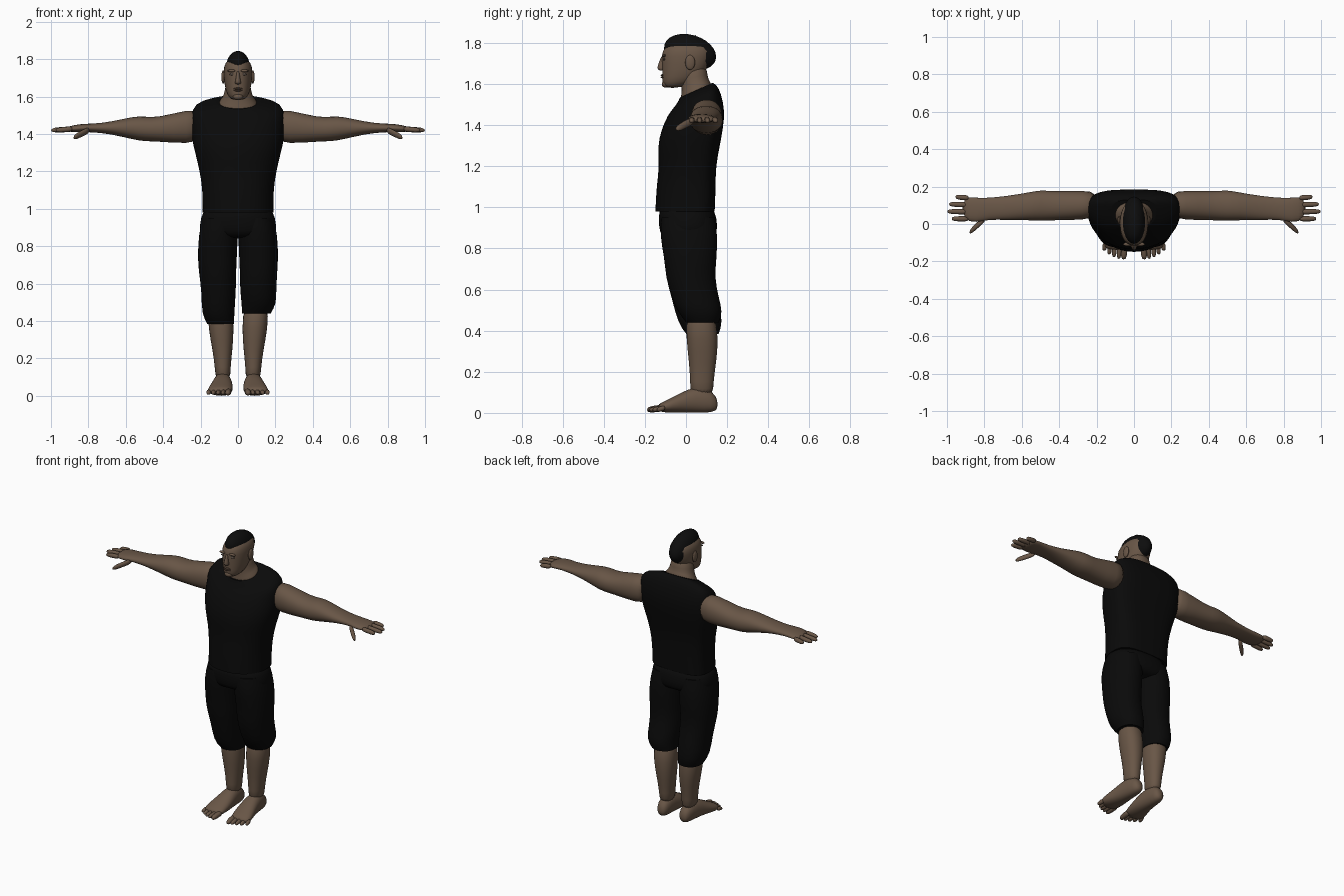
import bpy, bmesh, math
from mathutils import Matrix, Vector

cube = bpy.data.objects.get("Cube")
if cube:
    bpy.data.objects.remove(cube, do_unlink=True)


def material(name, red, green, blue):
    mat = bpy.data.materials.new(name)
    mat.use_nodes = True
    mat.diffuse_color = (red, green, blue, 1)
    shader = mat.node_tree.nodes["Principled BSDF"]
    shader.inputs["Base Color"].default_value = mat.diffuse_color
    shader.inputs["Roughness"].default_value = .9
    return mat


SKIN = material("brown skin", .14, .093, .062)
LIPS = material("dark lips", .095, .06, .04)
EYES = material("dull eyes", .13, .1, .08)
CLOTH = material("black cloth", .003, .003, .003)
HAIR = material("black hair", .004, .004, .004)

# Turns (along, across, over) into x, y, z for each loft axis
AXES = {"x": lambda along, across, over: (along, across, over),
        "y": lambda along, across, over: (across, along, over),
        "z": lambda along, across, over: (across, over, along)}


def finish(bm, name, mat, mirror=False, subdivide=True):
    bmesh.ops.recalc_face_normals(bm, faces=bm.faces)
    for face in bm.faces:
        face.smooth = True
    mesh = bpy.data.meshes.new(name)
    bm.to_mesh(mesh)
    bm.free()
    mesh.materials.append(mat)
    obj = bpy.data.objects.new(name, mesh)
    bpy.context.collection.objects.link(obj)
    if mirror:
        obj.modifiers.new("Mirror", "MIRROR")
    if subdivide:
        smoothing = obj.modifiers.new("Smoothing", "SUBSURF")
        smoothing.levels = smoothing.render_levels = 1


def bounded_ring(axis, along, low, high, bottom, top, sides, square, middle, slope):
    """Points of a rounded section; square sets how boxy its upper half is."""
    centre = bottom + (top - bottom) * middle
    for i in range(sides):
        angle = math.tau * i / sides
        c, s = math.cos(angle), math.sin(angle)
        power = 2 / (square if s > 0 else 2.2)
        reach = top - centre if s > 0 else centre - bottom
        across = (low + high) / 2 + (high - low) / 2 * math.copysign(abs(c) ** power, c)
        over = centre + reach * math.copysign(abs(s) ** power, s)
        yield AXES[axis](along + slope * (over - .05), across, over)


def loft(name, axis, rings, mat, mirror=False, sides=20, square=2.2, middle=.5,
         slope=lambda along: 0, crisp=False):
    """Skin over rings given as position, low, high, bottom, top."""
    bm = bmesh.new()
    loops = [[bm.verts.new(p) for p in bounded_ring(axis, *ring, sides, square, middle,
                                                    slope(ring[0]))] for ring in rings]
    for lower, upper in zip(loops, loops[1:]):
        for i in range(sides):
            bm.faces.new((lower[i - 1], lower[i], upper[i], upper[i - 1]))
    crease = bm.edges.layers.float.new("crease_edge")
    for end in (loops[0], loops[-1]):
        cap = bm.faces.new(end)
        for edge in cap.edges:
            edge[crease] = float(crisp)
            edge.smooth = not crisp
    finish(bm, name, mat, mirror)


def both_sides(rings):
    return [(along, -half, half, bottom, top) for along, half, bottom, top in rings]


def digit(name, axis, start, end, radius):
    """Round-ended finger or toe between two points."""
    rings = []
    for step, scale in ((0, 1), (.5, .95), (.85, .9), (1, .4)):
        x, y, z = Vector(start).lerp(Vector(end), step)
        along, across = (x, y) if axis == "x" else (y, x)
        r = radius * scale
        rings.append((along, across - r, across + r, z - r, z + r))
    loft(name, axis, rings, SKIN, mirror=True, sides=8)


def blob(name, centre, size, mat, mirror=False, pitch=0):
    bm = bmesh.new()
    bmesh.ops.create_uvsphere(bm, u_segments=24, v_segments=14, radius=1)
    place = Matrix.Translation(centre) @ Matrix.Rotation(pitch, 4, "X")
    bm.transform(place @ Matrix.Diagonal((*size, 1)))
    finish(bm, name, mat, mirror, subdivide=False)


def neckline(height):
    """Tilt that drops the collar at the front and fades out above and below."""
    return max(0, min(.45, 4 * (height - 1.44), 5 * (1.66 - height)))


# Sleeveless shirt with a flat back and a scooped collar
loft("shirt", "z", both_sides([
    (.98, .19, -.15, .14), (1.1, .19, -.145, .145), (1.2, .205, -.13, .145),
    (1.3, .23, -.14, .165), (1.38, .25, -.12, .18), (1.46, .25, -.09, .19),
    (1.52, .25, -.06, .17), (1.55, .21, -.04, .15), (1.57, .12, -.03, .13)]),
    CLOTH, sides=28, square=3.2, middle=.6, slope=neckline, crisp=True)

# Shorts: a seat and two uneven legs
loft("shorts_seat", "z", both_sides([
    (.84, .18, -.11, .13), (.88, .21, -.13, .155), (.95, .2, -.135, .15),
    (1.02, .18, -.13, .13)]), CLOTH, sides=28, square=2.5)
for name, side, hem, outer in (("left", 1, .44, .175), ("right", -1, .385, .165)):
    rings = [(hem, .02, outer, 0, .16), (hem + .05, .02, outer + .03, -.04, .18),
             (.56, .01, outer + .03, -.07, .16), (.66, .01, .21, -.1, .14),
             (.75, .005, .217, -.105, .15), (.87, 0, .21, -.13, .155), (.95, 0, .19, -.12, .14)]
    rings = [(z, *sorted((side * a, side * b)), front, back) for z, a, b, front, back in rings]
    loft(f"{name}_shorts_leg", "z", rings, CLOTH, sides=24, crisp=True)

# Lower legs and bare feet
loft("lower_legs", "z", [
    (.08, .04, .12, .02, .135), (.15, .04, .124, .02, .133), (.24, .03, .135, .015, .147),
    (.36, .02, .16, 0, .16), (.5, .03, .165, 0, .14)], SKIN, mirror=True)
loft("feet", "y", [
    (.155, .06, .1, .02, .06), (.13, .04, .12, 0, .11), (.05, .035, .13, 0, .135),
    (-.03, .025, .145, 0, .095), (-.1, .03, .167, 0, .06), (-.14, .04, .15, .01, .04)],
    SKIN, mirror=True)
for i in range(5):
    x = .05 + i * .026
    digit(f"toe_{i + 1}", "y", (x, -.1, .025), (x + .005, -.19 + .003 * i * i, .015),
          .014 if i else .019)

# Arms, hands and fingers
loft("arms", "x", [
    (.2, .04, .17, 1.37, 1.52), (.26, .02, .18, 1.345, 1.535), (.43, .02, .175, 1.36, 1.487),
    (.5, .015, .183, 1.36, 1.495), (.56, .02, .17, 1.37, 1.495), (.68, .02, .15, 1.4, 1.465),
    (.78, .025, .14, 1.41, 1.455), (.84, .005, .14, 1.41, 1.455), (.92, .02, .15, 1.41, 1.44)],
    SKIN, mirror=True)
for i, reach in enumerate((.975, 1, .99, .955)):
    y = .028 + i * .037
    digit(f"finger_{i + 1}", "x", (.88, y, 1.428), (reach, y + .002 * i, 1.42), .016)
digit("thumb", "x", (.79, .035, 1.425), (.88, -.045, 1.38), .02)

# Neck and head
loft("neck", "z", both_sides([
    (1.5, .1, -.02, .12), (1.57, .11, -.028, .125), (1.59, .085, -.02, .115),
    (1.63, .07, -.025, .105), (1.7, .065, -.03, .1)]), SKIN, slope=neckline)
loft("head", "z", both_sides([
    (1.58, .035, -.105, -.03), (1.61, .06, -.117, .05), (1.66, .073, -.116, .1),
    (1.74, .079, -.121, .13), (1.78, .072, -.11, .125), (1.81, .035, -.05, .07)]), SKIN)
loft("nose", "z", both_sides([
    (1.665, .015, -.13, -.1), (1.675, .018, -.145, -.1), (1.71, .009, -.13, -.1),
    (1.74, .008, -.12, -.1)]), SKIN, sides=10)
blob("brows", (.034, -.108, 1.738), (.024, .01, .007), SKIN, mirror=True)
blob("eyes", (.033, -.107, 1.72), (.015, .005, .006), EYES, mirror=True)
blob("ears", (.079, .02, 1.705), (.01, .024, .036), SKIN, mirror=True)
for name, z in (("upper_lip", 1.643), ("lower_lip", 1.633)):
    blob(name, (0, -.114, z), (.024, .009, .005), LIPS)
blob("chin", (0, -.098, 1.6), (.027, .02, .018), SKIN)

# Crest of hair sloping down the back of the skull, with ragged tufts
blob("hair", (0, .02, 1.755), (.064, .13, .084), HAIR, pitch=-.3)
for i in range(6):
    drop = i / 5
    direction = Vector((0, 1, -.3 - drop / 2)).to_track_quat("Z", "Y").to_matrix().to_4x4()
    root = Vector((.012 * (-1) ** i, .06 + .06 * drop, 1.81 - .08 * drop))
    bm = bmesh.new()
    bmesh.ops.create_cone(bm, segments=8, radius1=.022, radius2=.002, depth=.045)
    bm.transform(Matrix.Translation(root) @ direction)
    finish(bm, f"hair_tuft_{i + 1}", HAIR, subdivide=False)
